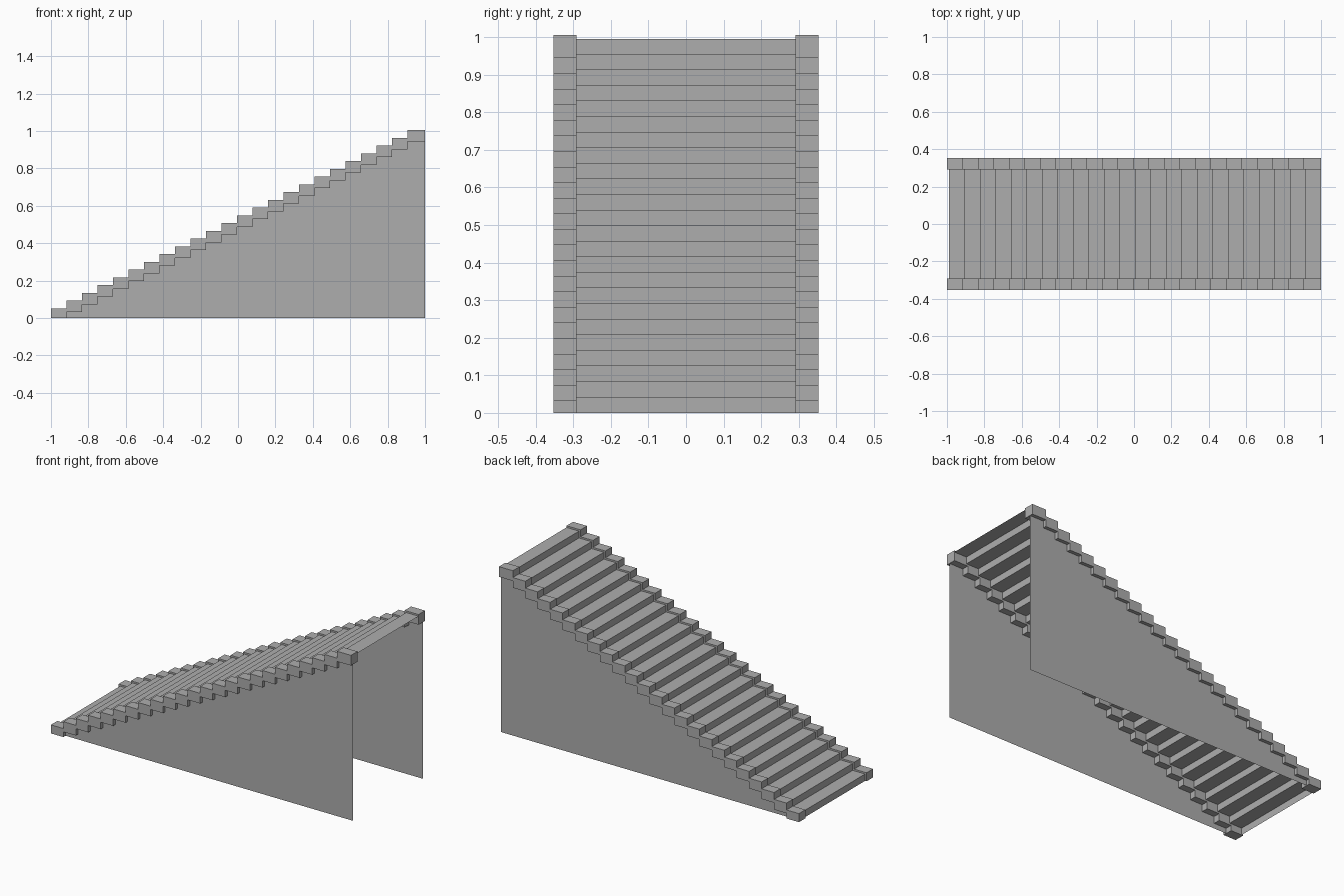
import bpy

if "Cube" in bpy.data.objects:
    bpy.data.objects.remove(bpy.data.objects["Cube"])

STEPS = 24
RUN = 1.99 / STEPS        # tread depth
RISE = RUN / 2            # riser height
LIP = 0.01                # how far the edge blocks stand proud of the steps
X0 = -1 + LIP             # first riser
PANEL_Y = 0.332
BLOCK_IN, BLOCK_OUT = 0.291, 0.353

grey = bpy.data.materials.new("dark_grey")
grey.diffuse_color = (0.42, 0.42, 0.42, 1)
grey.use_nodes = True
grey.node_tree.nodes["Principled BSDF"].inputs["Base Color"].default_value = grey.diffuse_color


def make_object(name, verts, faces):
    mesh = bpy.data.meshes.new(name)
    mesh.from_pydata(verts, [], faces)
    mesh.update()
    mesh.materials.append(grey)
    obj = bpy.data.objects.new(name, mesh)
    bpy.context.collection.objects.link(obj)
    return obj


def add_box(verts, faces, x, y, z):
    n = len(verts)
    verts += [(a, b, c) for a in x for b in y for c in z]
    for f in ((0, 1, 3, 2), (4, 6, 7, 5), (0, 4, 5, 1),
              (2, 3, 7, 6), (0, 2, 6, 4), (1, 5, 7, 3)):
        faces.append([n + i for i in f])


# Open zigzag sheet of risers and treads
profile = [(X0, 0)]
for i in range(STEPS):
    profile += [(X0 + i * RUN, (i + 1) * RISE), (X0 + (i + 1) * RUN, (i + 1) * RISE)]
verts = [(x, y, z) for x, z in profile for y in (-PANEL_Y, PANEL_Y)]
faces = [(2 * k, 2 * k + 2, 2 * k + 3, 2 * k + 1)[::-1] for k in range(len(profile) - 1)]
make_object("treads_and_risers", verts, faces)

for side, s in (("front", -1), ("back", 1)):
    # Stepped edge blocks: the first is cut at the floor, the last runs to the end
    verts, faces = [], []
    y = sorted((s * BLOCK_IN, s * BLOCK_OUT))
    for i in range(STEPS):
        x = -1 + i * RUN
        end = 1 if i == STEPS - 1 else x + RUN
        add_box(verts, faces, (x, end), y,
                (max(0, i * RISE - LIP), (i + 1) * RISE + LIP))
    make_object(side + "_edge_blocks", verts, faces)

    # Thin triangular side panel
    tri = [(X0, s * PANEL_Y, 0), (1, s * PANEL_Y, 0), (1, s * PANEL_Y, STEPS * RISE)]
    make_object(side + "_side_panel", tri, [(0, 1, 2) if s < 0 else (2, 1, 0)])
